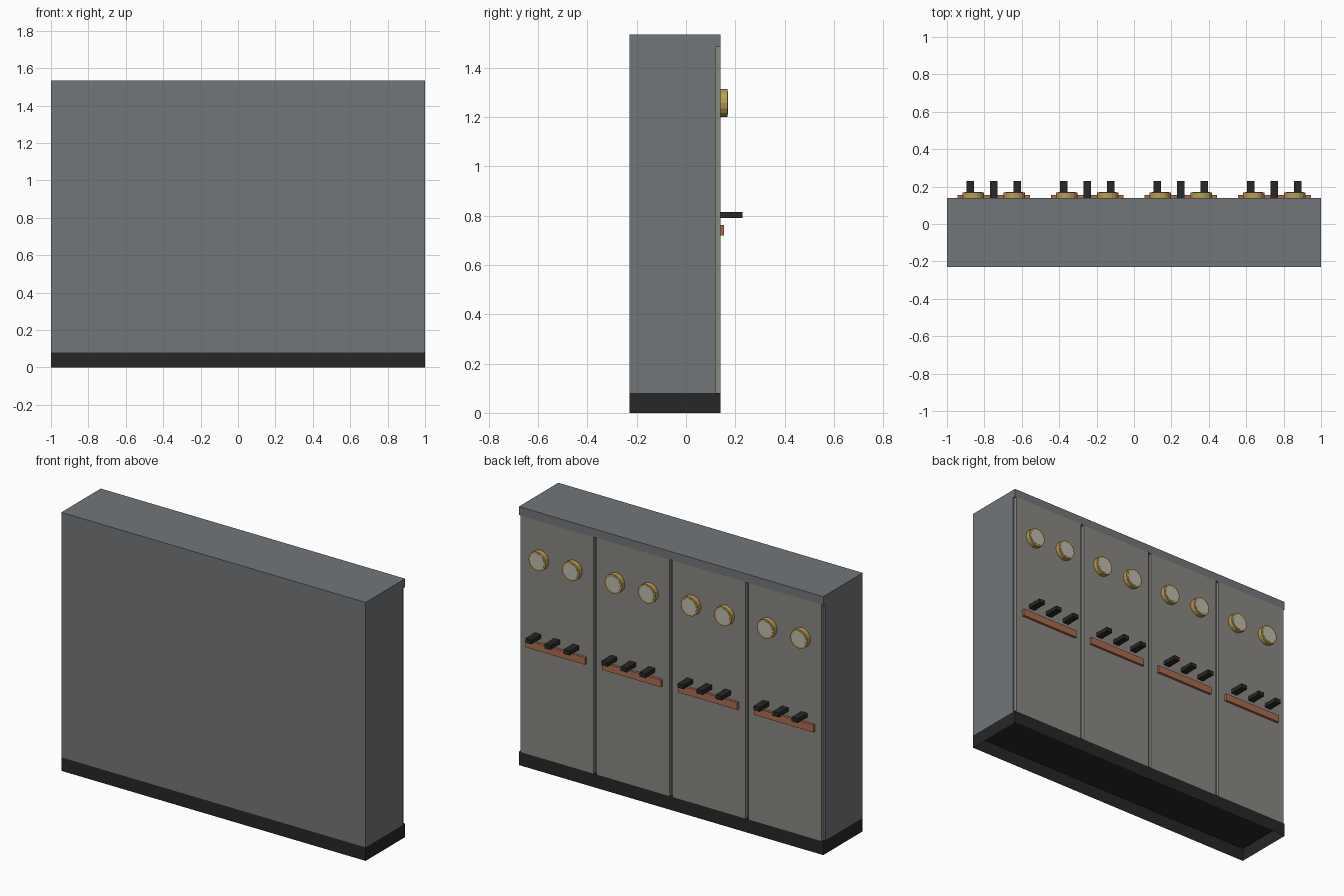
import bpy, bmesh, math
from mathutils import Matrix

if "Cube" in bpy.data.objects:
    bpy.data.objects.remove(bpy.data.objects["Cube"])


def material(name, rgb):
    m = bpy.data.materials.new(name)
    m.diffuse_color = (*rgb, 1)
    m.use_nodes = True
    m.node_tree.nodes["Principled BSDF"].inputs["Base Color"].default_value = m.diffuse_color
    return m


STEEL = material("steel_grey", (0.17, 0.18, 0.19))
PANEL = material("panel_grey", (0.25, 0.245, 0.225))
BLACK = material("black", (0.02, 0.02, 0.02))
COPPER = material("copper", (0.40, 0.15, 0.08))
BRASS = material("brass", (0.50, 0.34, 0.08))
DIAL = material("dial", (0.52, 0.50, 0.42))


def finish(name, bm, mat):
    bmesh.ops.recalc_face_normals(bm, faces=bm.faces)
    me = bpy.data.meshes.new(name)
    bm.to_mesh(me)
    bm.free()
    me.materials.append(mat)
    ob = bpy.data.objects.new(name, me)
    bpy.context.collection.objects.link(ob)
    return ob


def box(name, x, y, z, mat, open_bottom=False):
    """Box from (min, max) ranges on each axis."""
    bm = bmesh.new()
    bmesh.ops.create_cube(bm, size=1)
    for v in bm.verts:
        v.co = [r[0] if c < 0 else r[1] for c, r in zip(v.co, (x, y, z))]
    if open_bottom:
        low = [f for f in bm.faces if all(v.co.z == z[0] for v in f.verts)]
        bmesh.ops.delete(bm, geom=low, context='FACES_ONLY')
    return finish(name, bm, mat)


def disc(name, x, z, y0, y1, radius, mat, sides=16):
    """Short cylinder lying along y."""
    bm = bmesh.new()
    bmesh.ops.create_cone(bm, cap_ends=True, segments=sides, radius1=radius,
                          radius2=radius, depth=y1 - y0,
                          matrix=Matrix.Translation((x, (y0 + y1) / 2, z))
                          @ Matrix.Rotation(math.pi / 2, 4, 'X'))
    return finish(name, bm, mat)


# Plinth: hollow, open underneath
box("plinth", (-1, 1), (-0.23, 0.14), (0, 0.08), BLACK, open_bottom=True)

# Cabinet: side profile with an overhanging top lip, extruded along x
profile = [(-0.23, 0.08), (0.12, 0.08), (0.12, 1.485),
           (0.14, 1.485), (0.14, 1.535), (-0.23, 1.535)]
bm = bmesh.new()
side = bm.faces.new([bm.verts.new((-1, y, z)) for y, z in profile])
ext = bmesh.ops.extrude_face_region(bm, geom=[side], use_keep_orig=True)
for v in ext["geom"]:
    if isinstance(v, bmesh.types.BMVert):
        v.co.x = 1
finish("cabinet", bm, STEEL)

# Four identical bays of panel, gauges, copper rail and switch levers
for i in range(4):
    cx = -0.75 + 0.5 * i
    box(f"panel_{i}", (cx - 0.24, cx + 0.24), (0.12, 0.14), (0.08, 1.485), PANEL)
    box(f"rail_{i}", (cx - 0.195, cx + 0.195), (0.14, 0.155), (0.72, 0.763), COPPER)
    for j, dx in enumerate((-0.11, 0.11)):
        disc(f"gauge_rim_{i}_{j}", cx + dx, 1.257, 0.14, 0.168, 0.057, BRASS)
        disc(f"gauge_dial_{i}_{j}", cx + dx, 1.257, 0.165, 0.17, 0.047, DIAL)
    for j, dx in enumerate((-0.125, 0, 0.125)):
        box(f"lever_{i}_{j}", (cx + dx - 0.02, cx + dx + 0.02),
            (0.14, 0.23), (0.79, 0.815), BLACK)
